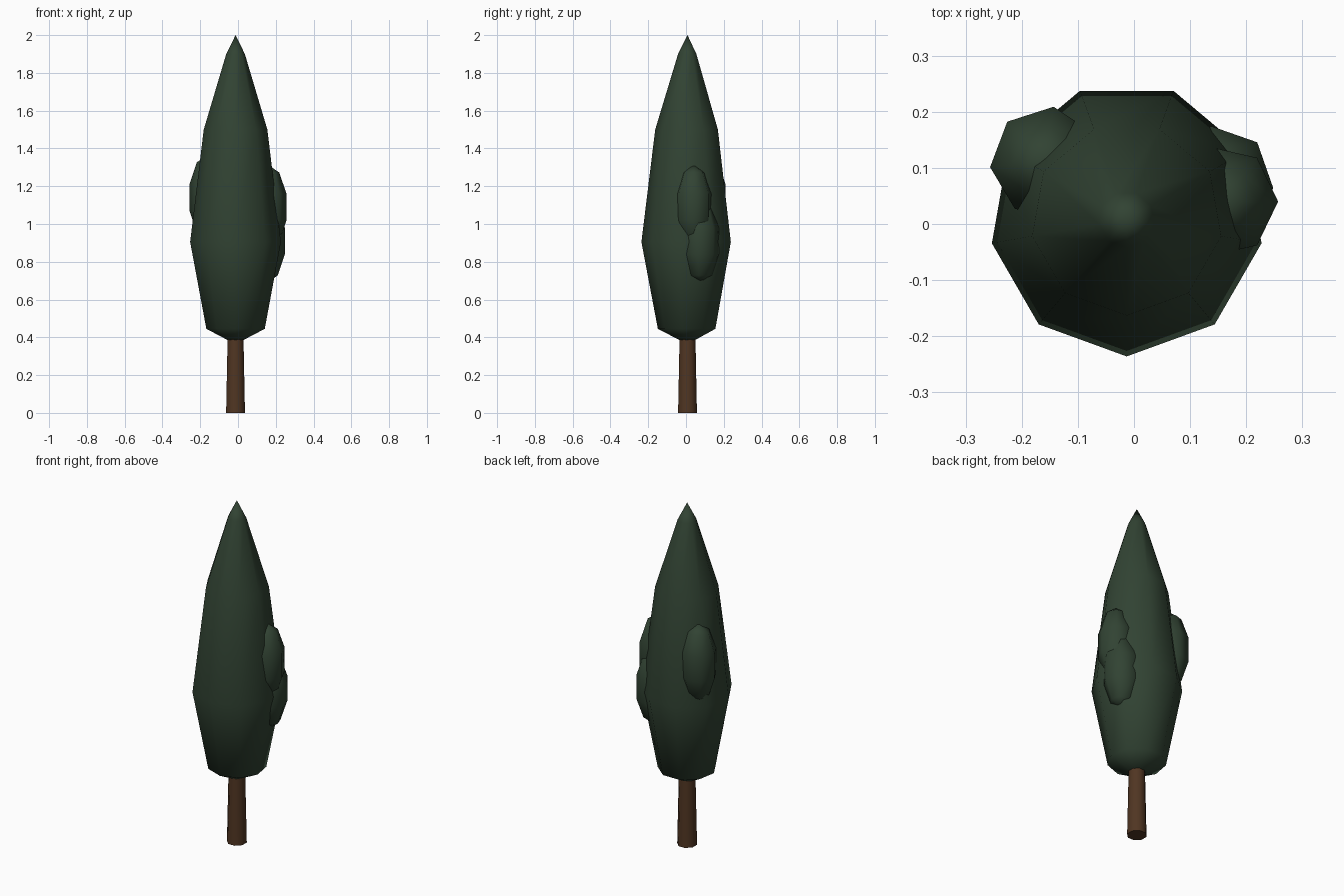
import bpy, bmesh, math

if "Cube" in bpy.data.objects:
    bpy.data.objects.remove(bpy.data.objects["Cube"])

CX, CY = -0.013, 0.008  # trunk axis


def material(name, rgb):
    m = bpy.data.materials.new(name)
    m.diffuse_color = (*rgb, 1)
    m.use_nodes = True
    m.node_tree.nodes["Principled BSDF"].inputs["Base Color"].default_value = m.diffuse_color
    return m


GREEN = material("dark_green", (0.031, 0.056, 0.033))
BROWN = material("bark_brown", (0.080, 0.036, 0.016))


def lathe(name, centre, profile, sides, start, mat, angle=180):
    """Stack of regular polygon rings (radius, z); radius 0 makes a pole."""
    bm = bmesh.new()
    rings = []
    for r, z in profile:
        n = sides if r > 0 else 1
        rings.append([bm.verts.new((centre[0] + r * math.cos(start + math.tau * i / sides),
                                    centre[1] + r * math.sin(start + math.tau * i / sides), z))
                      for i in range(n)])
    for a, b in zip(rings, rings[1:]):
        for i in range(sides):
            j = (i + 1) % sides
            quad = [a[i % len(a)], a[j % len(a)], b[j % len(b)], b[i % len(b)]]
            bm.faces.new(list(dict.fromkeys(quad)))
    for ring in (rings[0], rings[-1]):
        if len(ring) > 1:
            bm.faces.new(ring)
    bmesh.ops.recalc_face_normals(bm, faces=bm.faces)
    me = bpy.data.meshes.new(name)
    bm.to_mesh(me)
    bm.free()
    me.materials.append(mat)
    ob = bpy.data.objects.new(name, me)
    bpy.context.collection.objects.link(ob)
    bpy.ops.object.select_all(action='DESELECT')
    ob.select_set(True)
    bpy.context.view_layer.objects.active = ob
    bpy.ops.object.shade_smooth_by_angle(angle=math.radians(angle))
    return ob


# Trunk
lathe("trunk", (CX, CY), [(0.054, 0), (0.045, 0.42)], 8, math.pi / 8, BROWN, 60)

# Tall foliage column
lathe("foliage", (CX, CY),
      [(0.045, 0.387), (0.157, 0.445), (0.244, 0.905), (0.171, 1.5), (0.05, 1.9), (0, 2.0)],
      9, -math.pi / 2, GREEN)


# Side clumps: seven-sided stretched spheres
def clump(name, x, y, z, height, start):
    prof = [(0.105 * math.sin(math.pi * k / 5) if 0 < k < 5 else 0,
             z - height * math.cos(math.pi * k / 5)) for k in range(6)]
    lathe(name, (x, y), prof, 7, math.radians(start), GREEN)


clump("left_clump", -0.157, 0.11, 1.14, 0.23, 185)
clump("right_upper_clump", 0.157, 0.04, 1.09, 0.225, 0)
clump("right_lower_clump", 0.149, 0.075, 0.91, 0.225, 45)
